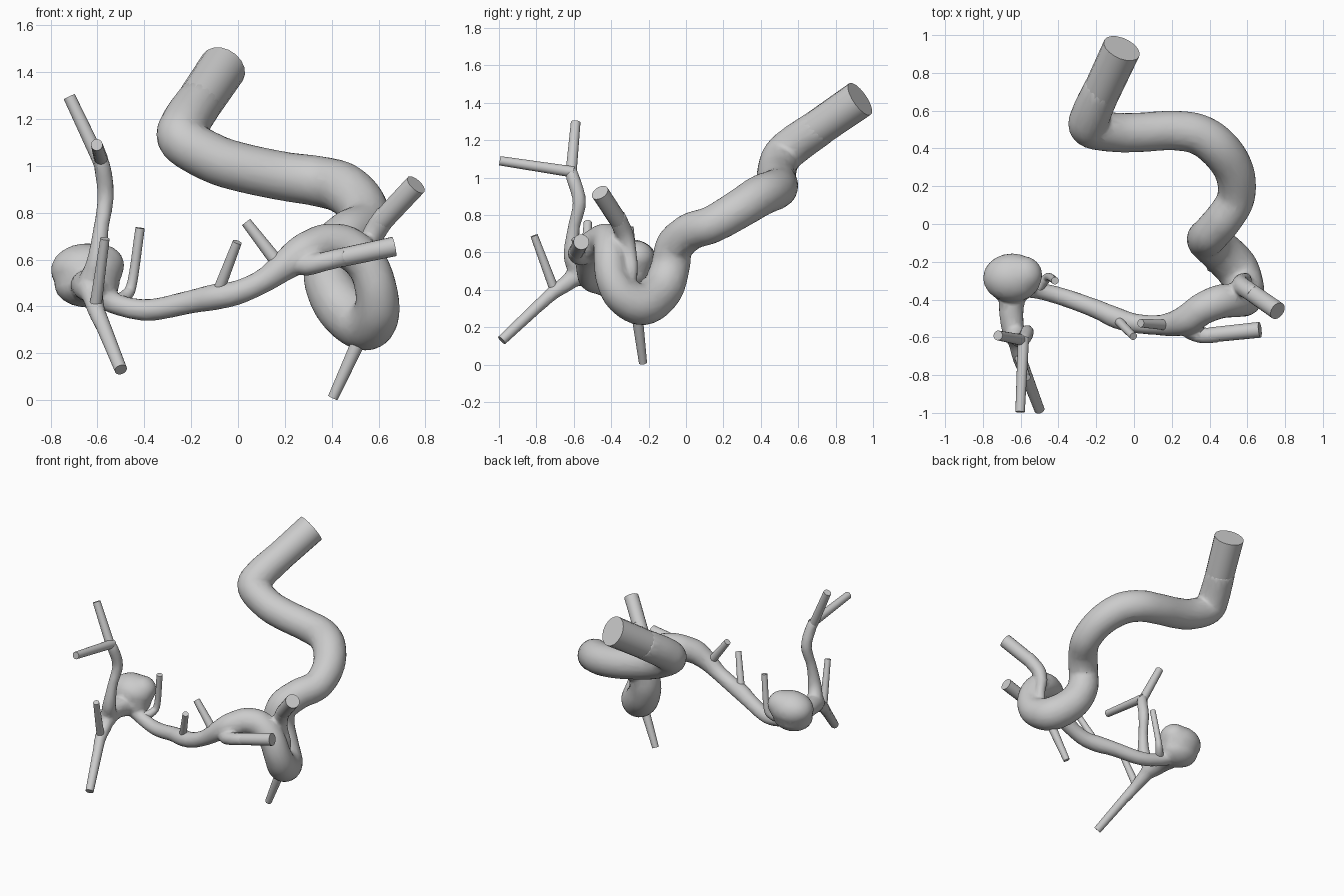
import bpy, bmesh
from mathutils import Vector, Matrix

if "Cube" in bpy.data.objects:
    bpy.data.objects.remove(bpy.data.objects["Cube"])


def spline(pts, steps=6):
    """Catmull-Rom through (x, y, z, radius) points."""
    p = [Vector(q) for q in pts]
    p = [p[0] * 2 - p[1]] + p + [p[-1] * 2 - p[-2]]
    out = []
    for i in range(1, len(p) - 2):
        a, b, c, d = p[i - 1:i + 3]
        for s in range(steps):
            t = s / steps
            out.append(0.5 * (2 * b + (c - a) * t + (2 * a - 5 * b + 4 * c - d) * t ** 2
                              + (3 * b - a - 3 * c + d) * t ** 3))
    return out + [p[-2]]


def tube(bm, pts, sides=20, steps=6):
    """Capped round tube with changing radius."""
    path = spline(pts, steps)
    pos = [q.to_3d() for q in path]
    rings, normal, n = [], None, len(path)
    for i in range(n):
        tan = (pos[min(i + 1, n - 1)] - pos[max(i - 1, 0)]).normalized()
        normal = tan.orthogonal() if normal is None else normal - tan * normal.dot(tan)
        normal.normalize()
        rings.append([bm.verts.new(pos[i] + path[i][3] *
                      (Matrix.Rotation(6.283185 * k / sides, 3, tan) @ normal))
                      for k in range(sides)])
    for a, b in zip(rings, rings[1:]):
        for k in range(sides):
            j = (k + 1) % sides
            bm.faces.new((a[k], a[j], b[j], b[k]))
    bm.faces.new(rings[0][::-1])
    bm.faces.new(rings[-1])


def finish(bm, name):
    bmesh.ops.recalc_face_normals(bm, faces=bm.faces)
    me = bpy.data.meshes.new(name)
    bm.to_mesh(me)
    bm.free()
    ob = bpy.data.objects.new(name, me)
    bpy.context.collection.objects.link(ob)
    return ob


def shade(ob, deg):
    bpy.ops.object.select_all(action='DESELECT')
    ob.select_set(True)
    bpy.context.view_layer.objects.active = ob
    bpy.ops.object.shade_smooth_by_angle(angle=deg * 0.0174533)


body = bmesh.new()

# main artery: upper bends
tube(body, [(-.16, .73, 1.28, .1), (-.225, .585, 1.18, .105), (-.235, .51, 1.11, .105),
            (-.1, .485, 1.03, .105), (.03, .485, .99, .105), (.2, .495, .955, .105),
            (.34, .475, .935, .108), (.45, .40, .905, .11), (.53, .28, .83, .105),
            (.54, .14, .75, .1), (.47, .02, .71, .1), (.40, -.06, .64, .1)])
# main artery: lower loop
tube(body, [(.47, .02, .71, .1), (.40, -.06, .64, .1), (.385, -.085, .52, .105),
            (.44, -.13, .40, .112), (.54, -.23, .325, .115), (.59, -.34, .37, .1),
            (.59, -.395, .47, .09), (.55, -.405, .58, .088), (.46, -.41, .655, .09),
            (.36, -.45, .665, .085), (.28, -.505, .63, .075)])
# middle artery running to the sac
tube(body, [(.36, -.45, .665, .085), (.28, -.505, .63, .08), (.2, -.53, .575, .065),
            (.11, -.535, .51, .052), (0, -.525, .46, .052), (-.1, -.495, .44, .056),
            (-.2, -.45, .42, .05), (-.38, -.385, .385, .047), (-.52, -.35, .41, .045),
            (-.62, -.33, .47, .06)])
# front artery root
tube(body, [(.27, -.5, .60, .05), (.29, -.56, .575, .045), (.36, -.59, .59, .042),
            (.46, -.585, .613, .041)])
# rear communicating artery
tube(body, [(.57, -.31, .40, .035), (.59, -.29, .5, .033), (.565, -.305, .61, .04),
            (.575, -.33, .70, .048), (.64, -.375, .80, .048)])
# trunk leaving the sac
tube(body, [(-.64, -.35, .48, .075), (-.65, -.46, .49, .065), (-.64, -.56, .48, .06),
            (-.62, -.61, .47, .055)])
# upper branch
tube(body, [(-.64, -.56, .48, .055), (-.605, -.61, .58, .045), (-.585, -.6, .73, .033),
            (-.565, -.57, .87, .036), (-.58, -.605, 1.0, .036), (-.605, -.62, 1.05, .03)])
# lower branch
tube(body, [(-.64, -.58, .49, .055), (-.62, -.63, .44, .045), (-.605, -.71, .385, .038),
            (-.575, -.79, .31, .032)])
# aneurysm sac
for centre, scale in (((-.645, -.285, .555), (.155, .13, .115)),
                      ((-.645, -.3, .495), (.14, .12, .1)),
                      ((-.585, -.27, .575), (.1, .1, .09))):
    bmesh.ops.create_icosphere(body, subdivisions=3, radius=1,
                               matrix=Matrix.Translation(centre) @ Matrix.Diagonal((*scale, 1)))

# fuse and lightly facet the vessel wall
raw = finish(body, "vessel_source")
m = raw.modifiers.new("fuse", 'REMESH')
m.mode, m.voxel_size = 'VOXEL', .011
m = raw.modifiers.new("relax", 'SMOOTH')
m.factor, m.iterations = .5, 5
m = raw.modifiers.new("reduce", 'DECIMATE')
m.ratio = .13
dg = bpy.context.evaluated_depsgraph_get()
vessel = bpy.data.objects.new("vessel_wall",
                              bpy.data.meshes.new_from_object(raw.evaluated_get(dg)))
bpy.context.collection.objects.link(vessel)
bpy.data.objects.remove(raw)
shade(vessel, 40)

# straight cut ends: name, start, end, start radius, end radius
ENDS = [
    ("inlet", (-.2, .64, 1.22), (-.065, .93, 1.42), .098, .102),
    ("front_artery_end", (.4, -.588, .6), (.667, -.56, .656), .04, .042),
    ("rear_artery_end", (.61, -.355, .76), (.76, -.46, .92), .047, .048),
    ("lower_twig", (.515, -.26, .25), (.405, -.23, .01), .03, .022),
    ("middle_twig_a", (.19, -.535, .56), (.035, -.525, .76), .03, .022),
    ("middle_twig_b", (-.09, -.505, .45), (-.003, -.595, .675), .025, .02),
    ("upper_end_a", (-.59, -.615, 1.02), (-.72, -.59, 1.295), .03, .026),
    ("upper_end_b", (-.585, -.6, 1.03), (-.603, -.995, 1.09), .03, .025),
    ("lower_end_a", (-.595, -.735, .365), (-.5, -.985, .13), .033, .027),
    ("lower_end_b", (-.61, -.7, .39), (-.568, -.812, .69), .026, .02),
]
for name, a, b, ra, rb in ENDS:
    bm = bmesh.new()
    tube(bm, [(*a, ra), (*b, rb)], 18, 3)
    shade(finish(bm, name), 40)

# curved twig beside the sac
bm = bmesh.new()
tube(bm, [(-.52, -.35, .42, .03), (-.475, -.3, .45, .026), (-.45, -.28, .51, .021),
          (-.418, -.3, .735, .02)], 18, 5)
shade(finish(bm, "sac_twig"), 40)
